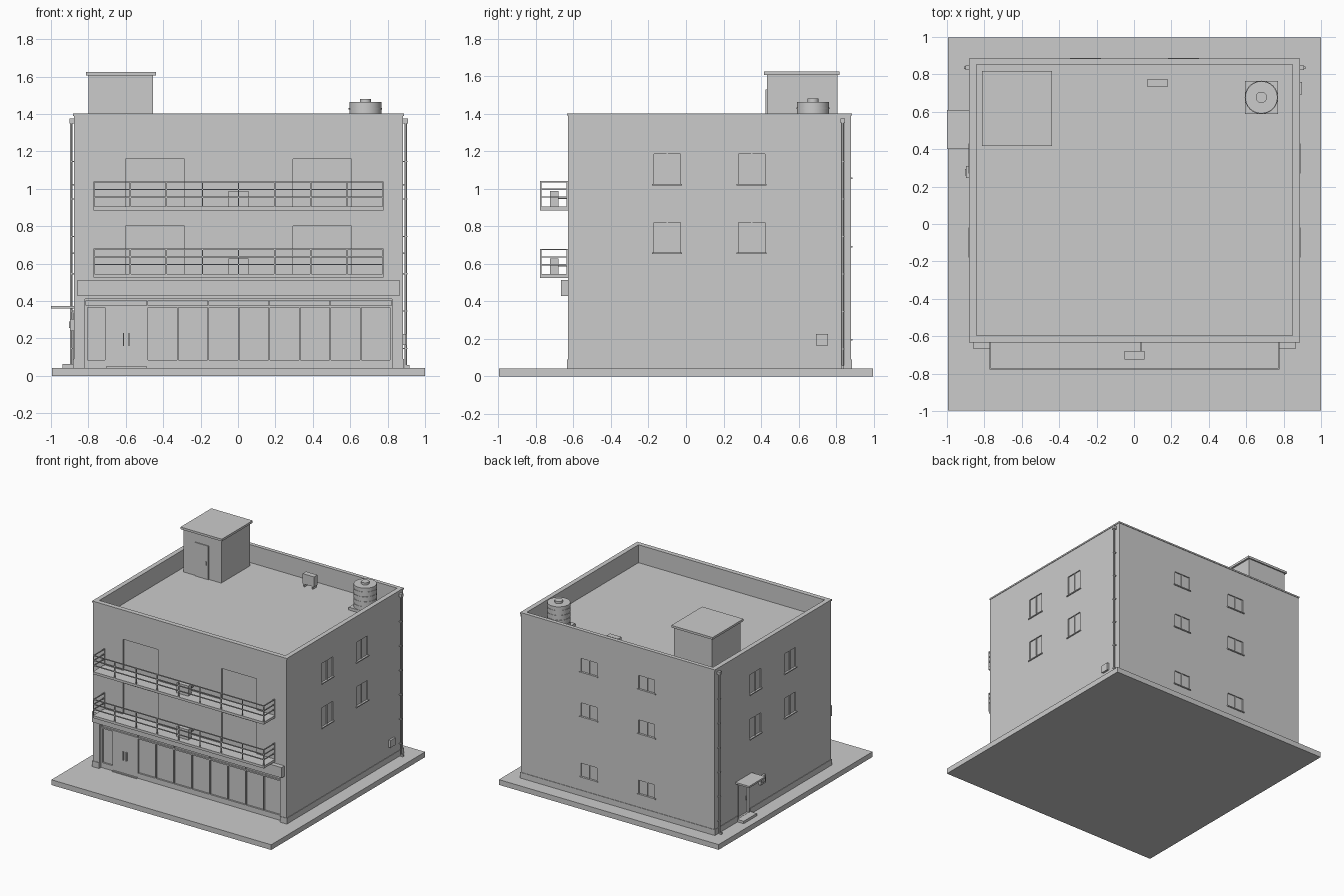
import bpy, math
from mathutils import Vector

cube = bpy.data.objects.get("Cube")
if cube:
    bpy.data.objects.remove(cube, do_unlink=True)

GREY = (0.6, 0.6, 0.6, 1)
mat = bpy.data.materials.new("plaster_grey")
mat.use_nodes = True
mat.diffuse_color = GREY
mat.node_tree.nodes["Principled BSDF"].inputs["Base Color"].default_value = GREY

CX = 0.003                               # building centre line
W, FRONT, BACK = 0.88, -0.63, 0.88       # wall planes
GROUND, ROOF, TOP = 0.043, 1.255, 1.4    # levels
SHOP, PANE, REVEAL = -0.022, -0.036, -0.009  # recess depths


def boxes(name, specs):
    """One object made of boxes, each (x0, x1, y0, y1, z0, z1)."""
    verts, faces = [], []
    for x0, x1, y0, y1, z0, z1 in specs:
        n = len(verts)
        verts += [(x + CX, y, z) for z in (z0, z1) for x, y in ((x0, y0), (x1, y0), (x1, y1), (x0, y1))]
        faces += [(n + 3, n + 2, n + 1, n), (n + 4, n + 5, n + 6, n + 7)]
        for i in range(4):
            j = (i + 1) % 4
            faces.append((n + i, n + j, n + 4 + j, n + 4 + i))
    mesh = bpy.data.meshes.new(name)
    mesh.from_pydata(verts, [], faces)
    mesh.materials.append(mat)
    ob = bpy.data.objects.new(name, mesh)
    bpy.context.collection.objects.link(ob)
    return ob


def on_wall(side, u0, u1, z0, z1, d0, d1):
    """Box on a wall: u runs along it, d is the distance out of it."""
    if side == "front":
        return (u0, u1, FRONT - d1, FRONT - d0, z0, z1)
    if side == "back":
        return (u0, u1, BACK + d0, BACK + d1, z0, z1)
    if side == "left":
        return (W + d0, W + d1, u0, u1, z0, z1)
    return (-W - d1, -W - d0, u0, u1, z0, z1)


def cylinder(name, x, y, z0, z1, r, sides=32):
    bpy.ops.mesh.primitive_cylinder_add(vertices=sides, radius=r, depth=z1 - z0,
                                        location=(x + CX, y, (z0 + z1) / 2))
    ob = bpy.context.object
    ob.name = name
    ob.data.materials.append(mat)
    bpy.ops.object.shade_smooth_by_angle()


def cut(target, specs):
    """Subtract boxes from an object."""
    cutter = boxes("opening_cutter", specs)
    cutter.hide_render = True
    mod = target.modifiers.new("openings", "BOOLEAN")
    mod.operation, mod.solver, mod.object = "DIFFERENCE", "EXACT", cutter
    bpy.context.view_layer.objects.active = target
    bpy.ops.object.modifier_apply(modifier=mod.name)
    bpy.data.objects.remove(cutter, do_unlink=True)


# Window list: side, start, end, sill height, head height
windows = []
for side in ("left", "right"):
    for u in (-0.17, 0.28):
        for z in (1.025, 0.66):
            windows.append((side, u, u + 0.14, z, z + 0.16))
for u in (-0.335, 0.19):
    for z in (1.06, 0.695, 0.2):
        windows.append(("back", u, u + 0.145, z, z + 0.11))
balcony_doors = [("front", u, u + 0.315, z, z + 0.255)
                 for u in (-0.605, 0.29) for z in (0.905, 0.545)]
side_door = ("right", 0.44, 0.57, 0.065, 0.33)

# Shop panes: one beside the door, eight in a row, and a transom strip above
step = (0.815 + 0.488) / 8
starts = [-0.488 + step * i for i in range(8)]
panes = [("front", -0.808, -0.715, 0.085, 0.365)]
panes += [("front", u + 0.004, u + step - 0.004, 0.085, 0.365) for u in starts]
transoms = [-0.82] + starts[::2] + [0.82]
panes += [("front", a + 0.003, b - 0.003, 0.376, 0.404) for a, b in zip(transoms, transoms[1:])]

# Ground and walls, with the roof well, shop recess and all openings cut out
boxes("ground_slab", [(-0.998, 0.997, -0.998, 0.998, 0, GROUND)])
body = boxes("building_walls", [(-W, W, FRONT, BACK, GROUND, TOP)])
openings = [(-0.845, 0.845, -0.595, 0.852, ROOF, TOP + 0.1),
            on_wall("front", -0.82, 0.82, GROUND - 0.1, 0.41, SHOP, 0.1)]
openings += [on_wall(*w, REVEAL, 0.1) for w in windows + balcony_doors]
openings.append(on_wall(*side_door, -0.015, 0.1))
cut(body, openings)
cut(body, [on_wall(*p, PANE, SHOP + 0.01) for p in panes])

# Parapet coping and plinth
e = 0.004
z0, z1 = TOP - 0.01, TOP + 0.002
boxes("parapet_coping", [(-W - e, W + e, FRONT - e, -0.595, z0, z1),
                         (-W - e, W + e, 0.852, BACK + e, z0, z1),
                         (-W - e, -0.845, -0.595, 0.852, z0, z1),
                         (0.845, W + e, -0.595, 0.852, z0, z1)])
plinth = [on_wall("back", -W - e, W + e, GROUND, 0.09, 0, e),
          on_wall("left", FRONT - e, BACK, GROUND, 0.09, 0, e),
          on_wall("right", FRONT - e, 0.42, GROUND, 0.09, 0, e),
          on_wall("right", 0.59, BACK, GROUND, 0.09, 0, e)]
plinth += [on_wall("front", u, u + 0.06, GROUND, 0.09, 0, e) for u in (-W, W - 0.06)]
boxes("plinth", plinth)

# Window meeting bars and sills
bars, sills = [], []
for side, a, b, z0, z1 in windows:
    m = (a + b) / 2
    bars.append(on_wall(side, m - 0.004, m + 0.004, z0, z1, REVEAL, -0.003))
    sills.append(on_wall(side, a - 0.01, b + 0.01, z0 - 0.008, z0, REVEAL, 0.008))
boxes("window_bars", bars)
boxes("window_sills", sills)

# Shop door handles, threshold and fascia
boxes("shop_door_handles", [on_wall("front", u - 0.003, u + 0.003, 0.16, 0.23, SHOP, -0.008)
                            for u in (-0.615, -0.585)])
boxes("shop_threshold", [on_wall("front", -0.71, -0.49, GROUND, 0.05, SHOP, -0.008)])
boxes("shop_fascia", [on_wall("front", -0.86, 0.86, 0.427, 0.513, 0, 0.037)])

# Balconies, railings and the cooling units standing on them
half, out, bar = 0.776, 0.147, 0.007
for level, z in (("lower", 0.525), ("upper", 0.885)):
    boxes(level + "_balcony_slab", [on_wall("front", -half, half, z, z + 0.02, 0, out)])
    rails = []
    for h in (0.067, 0.108, 0.148):
        rails.append(on_wall("front", -half, half, z + h, z + h + bar, out - bar, out))
        for u in (-half, half - bar):
            rails.append(on_wall("front", u, u + bar, z + h, z + h + bar, 0, out - bar))
    for i in range(9):
        u = -half + i * (2 * half - bar) / 8
        rails.append(on_wall("front", u, u + bar, z + 0.02, z + 0.15, out - bar, out))
    for u in (-half, half - bar):
        rails.append(on_wall("front", u, u + bar, z + 0.02, z + 0.15, 0, bar))
    boxes(level + "_balcony_railing", rails)
    boxes(level + "_cooling_unit", [
        on_wall("front", -0.055, 0.053, z + 0.02, z + 0.103, 0.05, 0.095),
        on_wall("front", 0.033, 0.039, z + 0.06, z + 0.066, 0, 0.05)])

# Side entrance with canopy, step, frame and a meter box
boxes("side_canopy", [on_wall("right", 0.4, 0.61, 0.36, 0.374, 0, 0.123)])
boxes("side_step", [on_wall("right", 0.42, 0.59, GROUND, 0.063, 0, 0.06)])
boxes("side_door_frame", [on_wall("right", 0.43, 0.44, 0.063, 0.34, -0.015, 0.005),
                          on_wall("right", 0.57, 0.58, 0.063, 0.34, -0.015, 0.005),
                          on_wall("right", 0.44, 0.57, 0.33, 0.34, -0.015, 0.005)])
boxes("side_door_handle", [on_wall("right", 0.452, 0.46, 0.17, 0.2, -0.016, -0.006)])
boxes("side_meter_box", [on_wall("right", 0.245, 0.31, 0.24, 0.305, 0, 0.02),
                         on_wall("right", 0.26, 0.295, 0.255, 0.29, 0.02, 0.027)])
boxes("utility_box", [on_wall("left", 0.693, 0.758, 0.165, 0.225, 0, 0.016)])

# Rainwater pipes with hoppers, brackets and outlets
for side, s in (("left", 1), ("right", -1)):
    cylinder(side + "_rain_pipe", s * (W + 0.014), 0.836, GROUND, 1.36, 0.007, 12)
    fittings = [on_wall(side, 0.824, 0.848, 1.35, 1.375, 0, 0.025),
                on_wall(side, 0.829, 0.843, GROUND, 0.057, 0.014, 0.033)]
    for i in range(6):
        z = 0.143 + 0.2 * i
        fittings.append(on_wall(side, 0.827, 0.845, z, z + 0.006, 0, 0.022))
    boxes(side + "_pipe_fittings", fittings)

# Roof stair house with a flush door panel
boxes("stair_house", [(-0.802, -0.457, 0.432, 0.807, ROOF, 1.607)])
boxes("stair_house_roof", [(-0.817, -0.442, 0.417, 0.818, 1.607, 1.625)])
boxes("stair_house_door", [(-0.69, -0.57, 0.424, 0.432, ROOF, 1.53),
                           (-0.592, -0.585, 0.416, 0.424, 1.37, 1.4)])

# Roof cooling unit on feet
boxes("roof_cooling_unit", [(0.07, 0.175, 0.732, 0.776, 1.277, 1.36),
                            (0.08, 0.09, 0.732, 0.776, ROOF, 1.277),
                            (0.155, 0.165, 0.732, 0.776, ROOF, 1.277)])

# Banded water tank on its pad
tx, ty = 0.678, 0.677
boxes("tank_pad", [(tx - 0.088, tx + 0.088, ty - 0.088, ty + 0.088, ROOF, 1.278)])
cylinder("tank_body", tx, ty, 1.278, 1.463, 0.086)
for i in range(4):
    z = 1.305 + 0.04 * i
    cylinder("tank_band", tx, ty, z, z + 0.008, 0.089)
cylinder("tank_lid", tx, ty, 1.463, 1.481, 0.03)
